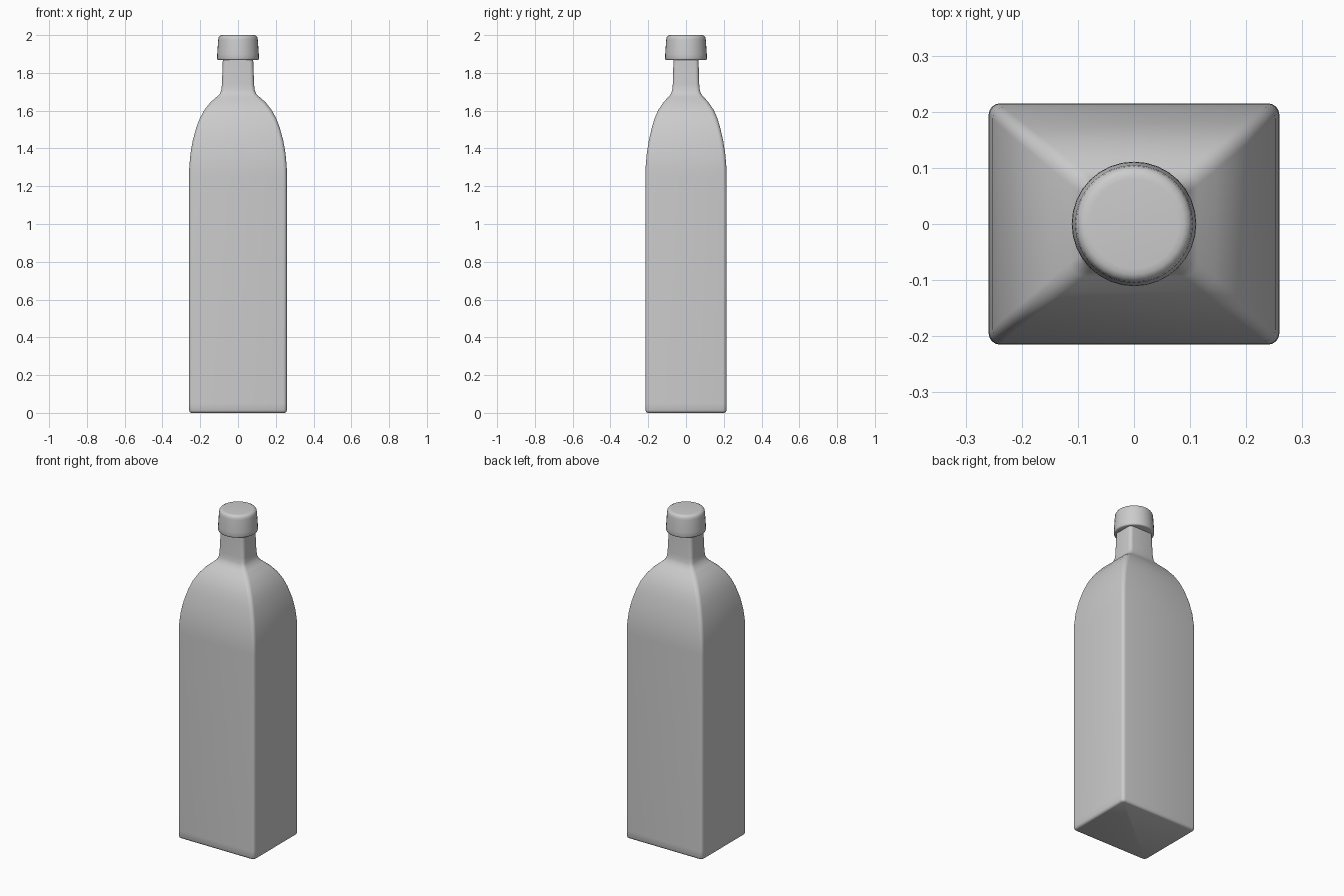
import bpy
import bmesh
from math import cos, sin, pi, radians

if "Cube" in bpy.data.objects:
    bpy.data.objects.remove(bpy.data.objects["Cube"])


def rounded_rect(hx, hy, r, z, seg=4):
    """Points of a rounded rectangle at height z."""
    pts = []
    for i, (sx, sy) in enumerate([(1, 1), (-1, 1), (-1, -1), (1, -1)]):
        for k in range(seg + 1):
            a = (i + k / seg) * pi / 2
            pts.append((sx * (hx - r) + r * cos(a), sy * (hy - r) + r * sin(a), z))
    return pts


def circle(r, z, n=32):
    return [(r * cos(2 * pi * i / n), r * sin(2 * pi * i / n), z) for i in range(n)]


def loft(name, sections):
    """Skin equal-sized rings and cap both ends."""
    bm = bmesh.new()
    rings = [[bm.verts.new(p) for p in s] for s in sections]
    n = len(rings[0])
    for a, b in zip(rings, rings[1:]):
        for i in range(n):
            j = (i + 1) % n
            bm.faces.new((a[i], a[j], b[j], b[i]))
    bm.faces.new(rings[0][::-1])
    bm.faces.new(rings[-1])
    mesh = bpy.data.meshes.new(name)
    bm.to_mesh(mesh)
    bm.free()
    ob = bpy.data.objects.new(name, mesh)
    bpy.context.collection.objects.link(ob)
    bpy.ops.object.select_all(action='DESELECT')
    ob.select_set(True)
    bpy.context.view_layer.objects.active = ob
    bpy.ops.object.shade_smooth_by_angle(angle=radians(50))
    return ob


# Bottle body: half width, half depth, corner radius, height
profile = [
    (0.247, 0.203, 0.012, 0.0), (0.255, 0.211, 0.018, 0.004),
    (0.259, 0.215, 0.02, 0.014), (0.259, 0.215, 0.02, 0.05),
    (0.259, 0.215, 0.02, 1.25),
    (0.258, 0.214, 0.02, 1.30), (0.252, 0.208, 0.02, 1.37),
    (0.240, 0.197, 0.021, 1.44), (0.221, 0.181, 0.022, 1.51),
    (0.202, 0.166, 0.023, 1.56), (0.177, 0.146, 0.024, 1.605),
    (0.145, 0.119, 0.024, 1.645), (0.113, 0.093, 0.024, 1.673),
    (0.096, 0.079, 0.022, 1.69), (0.088, 0.073, 0.02, 1.71),
    (0.085, 0.070, 0.02, 1.74), (0.080, 0.066, 0.02, 1.88),
    (0.080, 0.066, 0.02, 1.92),
]
loft("bottle_body", [rounded_rect(*p) for p in profile])

# Cap: tapered round stopper with soft edges
cap = [
    (0.104, 1.868), (0.109, 1.870), (0.111, 1.876), (0.110, 1.90),
    (0.105, 1.975), (0.103, 1.987), (0.098, 1.995), (0.090, 1.999), (0.080, 2.0),
]
loft("cap", [circle(r, z) for r, z in cap])
